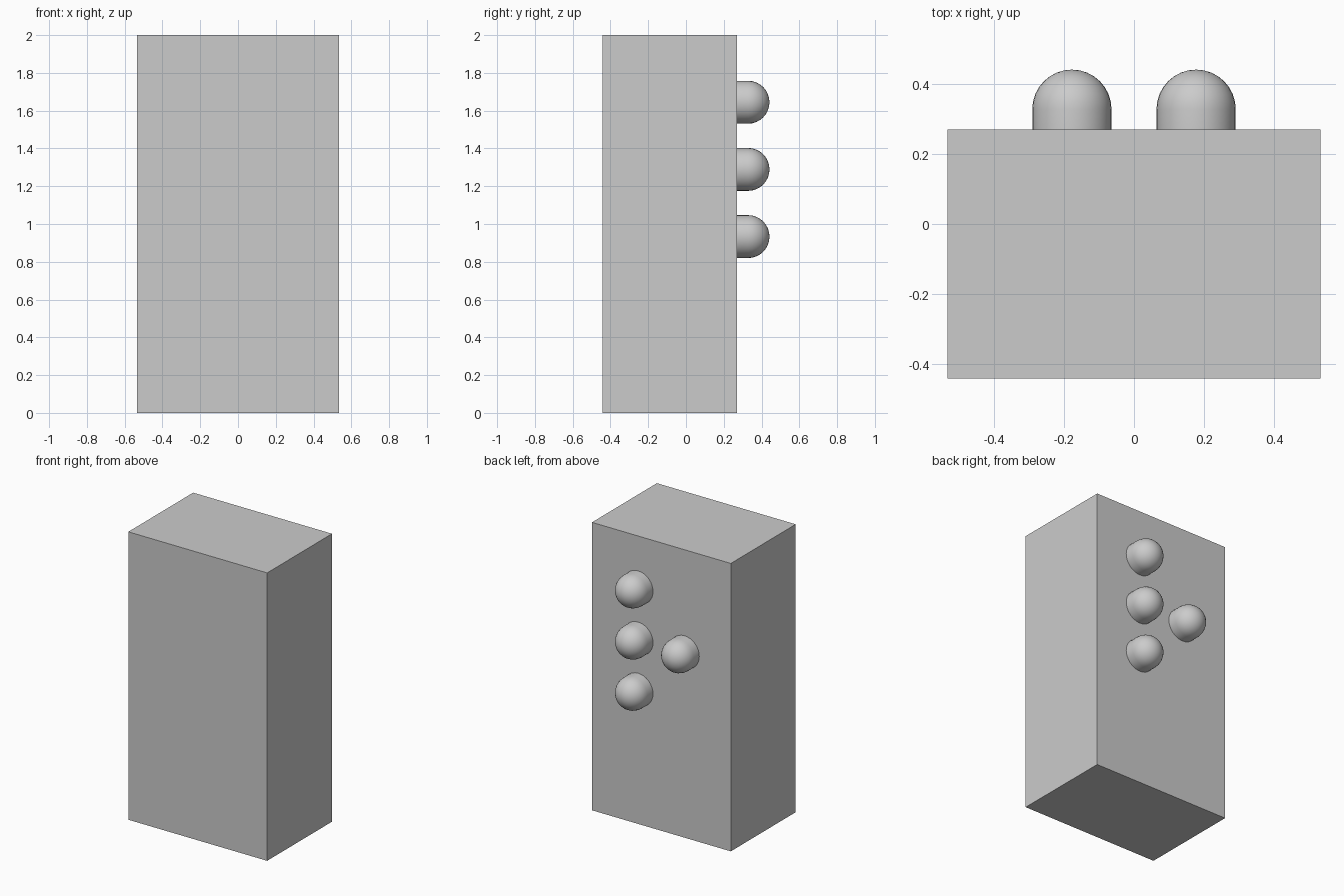
import bpy
import bmesh
from math import pi
from mathutils import Matrix, Vector

cube = bpy.data.objects.get("Cube")
if cube:
    bpy.data.objects.remove(cube, do_unlink=True)

WIDTH, HEIGHT = 1.067, 2.0
FRONT, BACK = -0.442, 0.270
RADIUS, DOME_Y = 0.1135, 0.3285
SPACING, MIDDLE_Z = 0.3556, 1.289

grey = bpy.data.materials.new("light_grey")
grey.use_nodes = True
grey.diffuse_color = (0.6, 0.6, 0.6, 1)
grey.node_tree.nodes["Principled BSDF"].inputs["Base Color"].default_value = (0.6, 0.6, 0.6, 1)


def add_object(name, bm):
    mesh = bpy.data.meshes.new(name)
    bm.to_mesh(mesh)
    bm.free()
    mesh.materials.append(grey)
    obj = bpy.data.objects.new(name, mesh)
    bpy.context.collection.objects.link(obj)
    return obj


# Plain rectangular body
bm = bmesh.new()
bmesh.ops.create_cube(bm, size=1)
bmesh.ops.scale(bm, vec=(WIDTH, BACK - FRONT, HEIGHT), verts=bm.verts)
bmesh.ops.translate(bm, vec=(0, (FRONT + BACK) / 2, HEIGHT / 2), verts=bm.verts)
add_object("body", bm)


def add_peg(name, x, z):
    """Round peg on the back: a sphere whose inner half is stretched into a shaft."""
    bm = bmesh.new()
    bmesh.ops.create_uvsphere(bm, u_segments=32, v_segments=16, radius=RADIUS,
                              matrix=Matrix.Rotation(-pi / 2, 4, "X"))
    inner = [v for v in bm.verts if v.co.y < -0.001]
    bmesh.ops.delete(bm, geom=inner, context="VERTS")
    rim = [e for e in bm.edges if e.is_boundary]
    shaft = bmesh.ops.extrude_edge_only(bm, edges=rim)["geom"]
    ends = [v for v in shaft if isinstance(v, bmesh.types.BMVert)]
    bmesh.ops.translate(bm, vec=(0, BACK - DOME_Y, 0), verts=ends)
    bmesh.ops.recalc_face_normals(bm, faces=bm.faces)
    for face in bm.faces:
        face.smooth = True
    peg = add_object(name, bm)
    peg.location = Vector((x, DOME_Y, z))


# Column of three pegs, and a single one beside the middle
for name, step in (("lower_peg", -1), ("middle_peg", 0), ("upper_peg", 1)):
    add_peg(name, SPACING / 2, MIDDLE_Z + step * SPACING)
add_peg("side_peg", -SPACING / 2, MIDDLE_Z)
